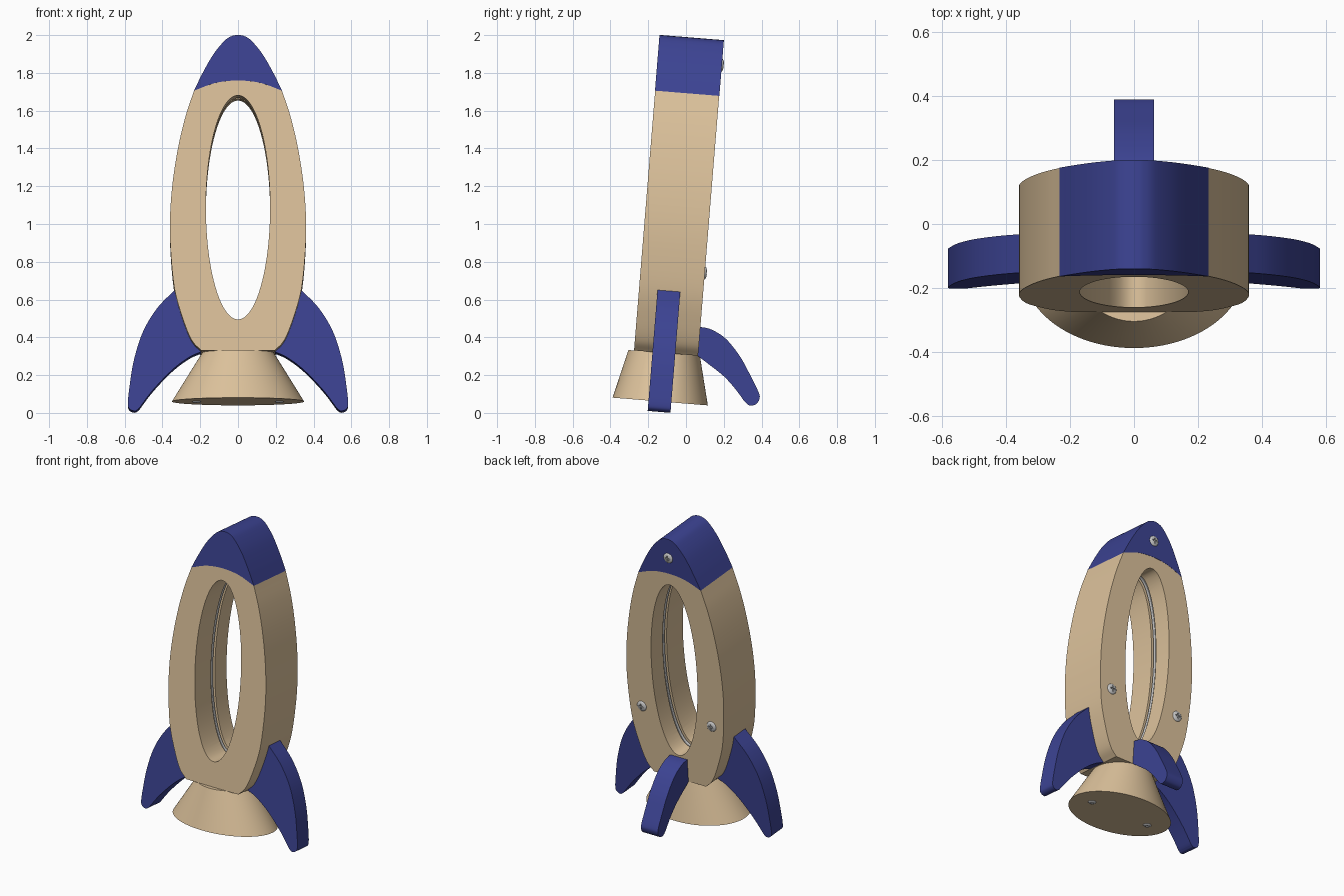
import bpy, bmesh, math
from mathutils import Matrix, Vector

if "Cube" in bpy.data.objects:
    bpy.data.objects.remove(bpy.data.objects["Cube"])

TILT = Matrix.Rotation(math.radians(-4.65), 4, 'X')   # whole rocket leans back
UPRIGHT = Matrix.Rotation(math.pi / 2, 4, 'X')
SIDEWAYS = Matrix.Rotation(math.pi / 2, 4, 'Z')


def material(name, rgb):
    m = bpy.data.materials.new(name)
    m.diffuse_color = (*rgb, 1)
    m.use_nodes = True
    m.node_tree.nodes["Principled BSDF"].inputs["Base Color"].default_value = m.diffuse_color
    return m


WOOD = material("pale_wood", (0.72, 0.54, 0.33))
BLUE = material("blue_paint", (0.045, 0.056, 0.29))


def smooth(pts, n=6):
    """Catmull-Rom curve through a few points."""
    p = [Vector(q) for q in pts]
    p = [2 * p[0] - p[1]] + p + [2 * p[-1] - p[-2]]
    out = []
    for a, b, c, d in zip(p, p[1:], p[2:], p[3:]):
        for i in range(n):
            t = i / n
            out.append(0.5 * (2 * b + (c - a) * t + (2 * a - 5 * b + 4 * c - d) * t * t
                              + (3 * b - a - 3 * c + d) * t ** 3))
    return [tuple(v) for v in out] + [tuple(p[-2])]


def mirror(pts):
    return [(-x, z) for x, z in reversed(pts)]


def ellipse(rx, rz, cz, n=96):
    return [(rx * math.cos(2 * math.pi * i / n), cz + rz * math.sin(2 * math.pi * i / n))
            for i in range(n)]


def activate(ob):
    bpy.ops.object.select_all(action='DESELECT')
    ob.select_set(True)
    bpy.context.view_layer.objects.active = ob


def finish(ob, mat, matrix):
    ob.data.transform(matrix)
    if mat:
        ob.data.materials.append(mat)
    activate(ob)
    bpy.ops.object.shade_smooth_by_angle(angle=math.radians(30))
    return ob


def plate(name, loops, y0, y1):
    """Upright plate from x-z outlines (later loops are holes)."""
    cu = bpy.data.curves.new(name, 'CURVE')
    cu.dimensions, cu.fill_mode, cu.extrude = '2D', 'BOTH', (y1 - y0) / 2
    for pts in loops:
        s = cu.splines.new('POLY')
        s.points.add(len(pts) - 1)
        for pt, (x, z) in zip(s.points, pts):
            pt.co = (x, z, 0, 1)
        s.use_cyclic_u = True
    ob = bpy.data.objects.new(name, cu)
    bpy.context.collection.objects.link(ob)
    activate(ob)
    bpy.ops.object.convert(target='MESH')
    ob = bpy.context.object
    bm = bmesh.new()
    bm.from_mesh(ob.data)
    bmesh.ops.remove_doubles(bm, verts=bm.verts, dist=1e-5)
    bmesh.ops.recalc_face_normals(bm, faces=bm.faces)
    bm.to_mesh(ob.data)
    bm.free()
    ob.data.materials.clear()
    ob.data.transform(Matrix.Translation((0, (y0 + y1) / 2, 0)) @ UPRIGHT)
    return ob


def cut(ob, cutter):
    m = ob.modifiers.new("cut", 'BOOLEAN')
    m.operation, m.solver, m.object = 'DIFFERENCE', 'EXACT', cutter
    activate(ob)
    bpy.ops.object.modifier_apply(modifier=m.name)


# Body: two halves around an oval opening with an inner groove
FRONT, SEAM, BACK = -0.301, -0.108, 0.039
side = smooth([(0.195, 0.307), (0.245, 0.362), (0.29, 0.47), (0.335, 0.63), (0.356, 0.83),
               (0.36, 1.01), (0.346, 1.2), (0.316, 1.39), (0.278, 1.55), (0.233, 1.687)])
arc = smooth([(0.233, 1.687), (0.12, 1.728), (0, 1.741), (-0.12, 1.728), (-0.233, 1.687)])
outline = side + arc[1:-1] + mirror(side)
groove = plate("groove_cutter", [ellipse(0.192, 0.617, 1.067)], -0.128, -0.086)
for name, y0, y1 in (("body_front", FRONT, SEAM), ("body_back", SEAM, BACK)):
    half = plate(name, [outline, ellipse(0.17, 0.595, 1.067)], y0, y1)
    cut(half, groove)
    finish(half, WOOD, TILT)
bpy.data.objects.remove(groove)

# Thin grey ring sitting in the groove
ring = plate("window_ring", [ellipse(0.191, 0.616, 1.067), ellipse(0.177, 0.602, 1.067)],
             -0.117, -0.097)
finish(ring, None, TILT)

# Nose cap
tip = smooth([(0.233, 1.687), (0.185, 1.785), (0.127, 1.885), (0.068, 1.955),
              (0.03, 1.978), (0, 1.983)])
cap = plate("nose_cap", [tip + mirror(tip)[1:] + arc[::-1][1:-1]], FRONT - 0.001, BACK + 0.001)
finish(cap, BLUE, TILT)

# Side fins
outer = smooth([(0.335, 0.637), (0.43, 0.537), (0.505, 0.41), (0.552, 0.26), (0.576, 0.11),
                (0.583, 0.03), (0.572, 0.003), (0.545, -0.006), (0.525, 0.006)])
inner = smooth([(0.525, 0.006), (0.45, 0.105), (0.35, 0.21), (0.26, 0.278), (0.185, 0.312)])
fin = outer + inner[1:] + [(0.18, 0.34), (0.26, 0.47), (0.31, 0.61)]
for name, pts in (("right_fin", fin), ("left_fin", mirror(fin))):
    finish(plate(name, [pts], -0.203, -0.082), BLUE, TILT)

# Back fin, outlined in the side view
top = smooth([(0.06, 0.457), (0.13, 0.443), (0.21, 0.393), (0.285, 0.3), (0.34, 0.2),
              (0.384, 0.11), (0.389, 0.075), (0.37, 0.045), (0.335, 0.04), (0.31, 0.06)])
under = smooth([(0.31, 0.06), (0.26, 0.128), (0.2, 0.194), (0.13, 0.25), (0.055, 0.307)])
finish(plate("back_fin", [top + under[1:] + [(0.03, 0.32), (0.04, 0.457)]], -0.063, 0.063),
       BLUE, SIDEWAYS)

# Engine nozzle: round at the top, oval at the bottom
bm = bmesh.new()
N, rings = 96, []
for z, rx, ry in ((0.049, 0.35, 0.253), (0.307, 0.19, 0.19)):
    rings.append([bm.verts.new((rx * math.cos(2 * math.pi * i / N),
                                -0.141 + ry * math.sin(2 * math.pi * i / N), z))
                  for i in range(N)])
for i in range(N):
    j = (i + 1) % N
    bm.faces.new((rings[0][i], rings[0][j], rings[1][j], rings[1][i]))
bm.faces.new(rings[0][::-1])
bm.faces.new(rings[1])
me = bpy.data.meshes.new("nozzle")
bm.to_mesh(me)
bm.free()
nozzle = bpy.data.objects.new("nozzle", me)
bpy.context.collection.objects.link(nozzle)
finish(nozzle, WOOD, TILT)


# Domed screws with a cross recess
def screw(name, radius, matrix):
    bpy.ops.mesh.primitive_uv_sphere_add(segments=32, ring_count=16, radius=1)
    ob = bpy.context.object
    ob.name = name
    ob.data.transform(Matrix.Diagonal((1, 1, 0.34, 1)))
    for sx, sy in ((1.1, 0.24), (0.24, 1.1)):
        bpy.ops.mesh.primitive_cube_add(size=1)
        slot = bpy.context.object
        slot.data.transform(Matrix.Translation((0, 0, 0.3)) @ Matrix.Diagonal((sx, sy, 0.36, 1)))
        cut(ob, slot)
        bpy.data.objects.remove(slot)
    finish(ob, None, TILT @ matrix @ Matrix.Scale(radius, 4))


TO_BACK = Matrix.Rotation(-math.pi / 2, 4, 'X')
for name, x, z in (("top_screw", 0, 1.85), ("right_screw", 0.26, 0.745), ("left_screw", -0.26, 0.745)):
    screw(name, 0.034, Matrix.Translation((x, BACK, z)) @ TO_BACK)
for name, x in (("nozzle_screw_right", 0.22), ("nozzle_screw_left", -0.22)):
    screw(name, 0.025, Matrix.Translation((x, -0.141, 0.049)) @ Matrix.Rotation(math.pi, 4, 'X'))
